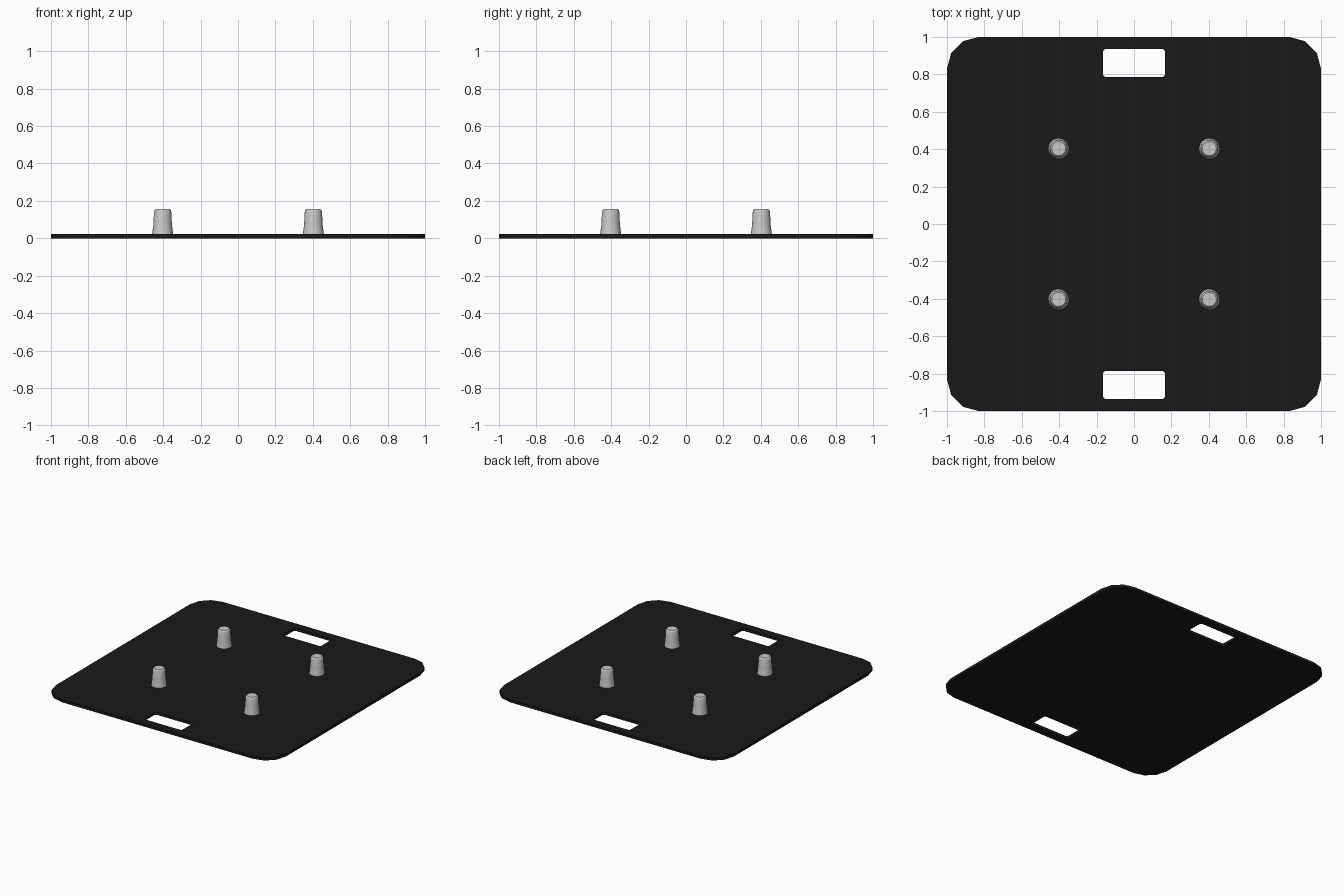
import bpy, bmesh
from math import sin, cos, pi

if "Cube" in bpy.data.objects:
    bpy.data.objects.remove(bpy.data.objects["Cube"])

THICK = 0.022


def rounded_rect(cx, cy, hx, hy, r, seg):
    """Corner-rounded outline as a list of 2D points."""
    pts = []
    for k, (sx, sy) in enumerate([(1, 1), (-1, 1), (-1, -1), (1, -1)]):
        for i in range(seg + 1):
            a = (k + i / seg) * pi / 2
            pts.append((cx + sx * (hx - r) + r * cos(a),
                        cy + sy * (hy - r) + r * sin(a)))
    return pts


def finish(bm, name):
    bmesh.ops.recalc_face_normals(bm, faces=bm.faces[:])
    mesh = bpy.data.meshes.new(name)
    bm.to_mesh(mesh)
    bm.free()
    obj = bpy.data.objects.new(name, mesh)
    bpy.context.collection.objects.link(obj)
    return obj


# Base plate with two hand-hold slots
bm = bmesh.new()
outlines = [rounded_rect(0, 0, 1, 1, 0.17, 3)]
outlines += [rounded_rect(0, s * 0.861, 0.166, 0.075, 0.016, 3) for s in (1, -1)]
edges = []
for pts in outlines:
    vs = [bm.verts.new((x, y, 0)) for x, y in pts]
    edges += [bm.edges.new((vs[i - 1], vs[i])) for i in range(len(vs))]
bmesh.ops.triangle_fill(bm, use_beauty=True, use_dissolve=False, edges=edges)
ext = bmesh.ops.extrude_face_region(bm, geom=bm.faces[:])
bmesh.ops.translate(bm, vec=(0, 0, THICK),
                    verts=[g for g in ext["geom"] if isinstance(g, bmesh.types.BMVert)])
plate = finish(bm, "base_plate")
black = bpy.data.materials.new("black_steel")
black.diffuse_color = (0.01, 0.01, 0.01, 1)
black.use_nodes = True
black.node_tree.nodes["Principled BSDF"].inputs["Base Color"].default_value = black.diffuse_color
plate.data.materials.append(black)

# Conical spigots, turned from a profile (radius, height)
PROFILE = [(0.056, THICK - 0.002), (0.055, 0.03), (0.050, 0.07),
           (0.049, 0.085), (0.046, 0.142), (0.044, 0.15), (0.037, 0.157)]
SIDES = 24


def spigot(name, x, y):
    bm = bmesh.new()
    rings = [[bm.verts.new((r * cos(2 * pi * i / SIDES), r * sin(2 * pi * i / SIDES), z))
              for i in range(SIDES)] for r, z in PROFILE]
    for a, b in zip(rings, rings[1:]):
        for i in range(SIDES):
            bm.faces.new((a[i - 1], a[i], b[i], b[i - 1]))
    bm.faces.new(rings[0][::-1])
    bm.faces.new(rings[-1])
    obj = finish(bm, name)
    obj.location = (x, y, 0)
    bpy.ops.object.select_all(action='DESELECT')
    obj.select_set(True)
    bpy.context.view_layer.objects.active = obj
    bpy.ops.object.shade_smooth_by_angle(angle=pi / 6)


for sx, side in ((-1, "left"), (1, "right")):
    for sy, end in ((-1, "front"), (1, "back")):
        spigot(f"spigot_{end}_{side}", sx * 0.403, sy * 0.403)
